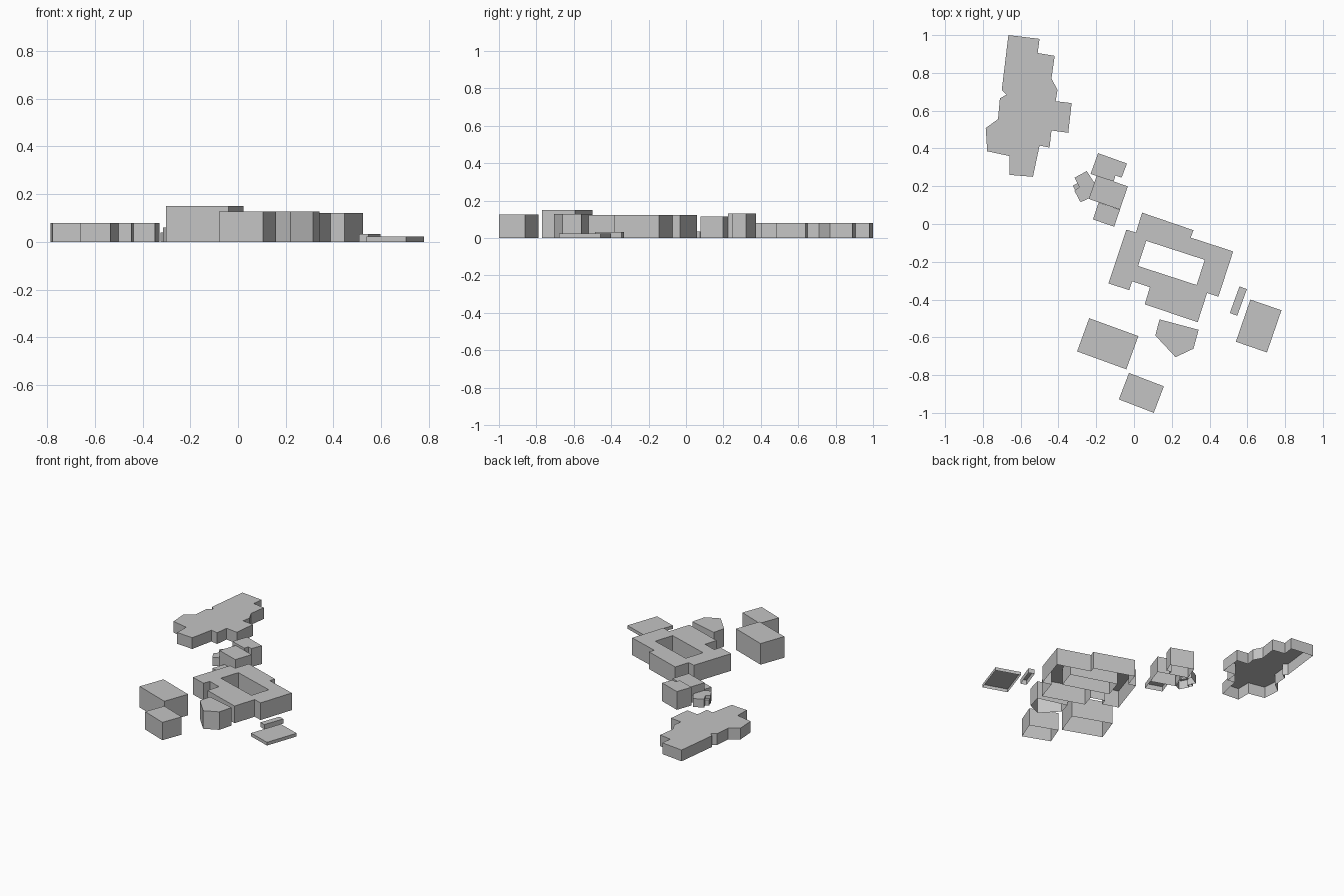
import bpy
import bmesh
import math
from mathutils import Matrix, Vector

default_cube = bpy.data.objects.get("Cube")
if default_cube:
    bpy.data.objects.remove(default_cube, do_unlink=True)

# One plain grey for every building
grey = bpy.data.materials.new("plain_grey")
grey.use_nodes = True
colour = (0.55, 0.55, 0.55, 1)
grey.diffuse_color = colour
grey.node_tree.nodes["Principled BSDF"].inputs["Base Color"].default_value = colour


def rectangle(centre, width, depth, degrees=-19):
    """Clockwise corners of a turned rectangle."""
    turn = Matrix.Rotation(math.radians(degrees), 2)
    corners = [(-1, -1), (-1, 1), (1, 1), (1, -1)]
    return [Vector(centre) + turn @ Vector((x * width / 2, y * depth / 2))
            for x, y in corners]


def building(name, height, outline, courtyard=None):
    """Raise open-bottomed walls on a clockwise outline and close them with a flat roof."""
    bm = bmesh.new()
    roof_edges = []
    loops = [outline]
    if courtyard:
        loops.append(courtyard[::-1])
    for loop in loops:
        low = [bm.verts.new((x, y, 0)) for x, y in loop]
        top = [bm.verts.new((x, y, height)) for x, y in loop]
        for i in range(len(loop)):
            # Index i - 1 wraps round to close the loop
            bm.faces.new((low[i - 1], top[i - 1], top[i], low[i]))
            roof_edges.append(bm.edges.get((top[i - 1], top[i])))
    if courtyard:
        filled = bmesh.ops.triangle_fill(bm, edges=roof_edges, use_beauty=True)
        roof = [g for g in filled["geom"] if isinstance(g, bmesh.types.BMFace)]
    else:
        roof = [bm.faces.new(top)]
    bm.normal_update()
    for face in roof:
        if face.normal.z < 0:
            face.normal_flip()
    mesh = bpy.data.meshes.new(name)
    bm.to_mesh(mesh)
    bm.free()
    mesh.materials.append(grey)
    obj = bpy.data.objects.new(name, mesh)
    bpy.context.scene.collection.objects.link(obj)
    return obj


# Long stepped hall at the back
building("long_hall", 0.08, [
    (-.665, 1), (-.5, .98), (-.51, .905), (-.42, .89), (-.437, .77),
    (-.405, .71), (-.415, .65), (-.33, .64), (-.348, .483), (-.437, .495),
    (-.447, .405), (-.5, .415), (-.535, .25), (-.66, .26), (-.66, .36),
    (-.777, .385), (-.785, .508), (-.72, .555), (-.71, .665),
    (-.675, .685), (-.7, .71)])

# Cluster of small joined buildings
building("cluster_back", 0.13, [
    (-.19, .375), (-.037, .32), (-.066, .245), (-.098, .257),
    (-.108, .225), (-.2, .255), (-.23, .265)])
building("cluster_middle", 0.114, rectangle((-.136, .166), .174, .13))
building("cluster_porch", 0.035, rectangle((-.146, .05), .119, .095))
building("cluster_pavilion", 0.06, [
    (-.315, .245), (-.25, .28), (-.205, .21), (-.23, .14),
    (-.283, .115), (-.315, .175), (-.29, .195)])
building("cluster_kiosk", 0.04, rectangle((-.306, .198), .028, .026, 25))

# Main building around an open courtyard
building("courtyard_building", 0.122, [
    (.043, .06), (.315, -.033), (.3, -.072), (.525, -.145), (.447, -.385),
    (.387, -.365), (.337, -.52), (.057, -.425), (.084, -.335),
    (-.01, -.303), (-.025, -.35), (-.135, -.315), (-.04, -.03), (.01, -.045)],
    courtyard=rectangle((.198, -.206), .326, .14, -18))

# Separate blocks at the front
building("large_block", 0.15, rectangle((-.139, -.634), .277, .187, -20))
building("front_block", 0.127, rectangle((.039, -.894), .198, .15, -21))
building("angled_block", 0.128, [
    (.135, -.505), (.342, -.56), (.315, -.66), (.22, -.705), (.113, -.59)])

# Low structures on the side
building("narrow_shed", 0.033, rectangle((.5525, -.408), .042, .15, -20))
building("low_slab", 0.023, rectangle((.66, -.54), .174, .236))
